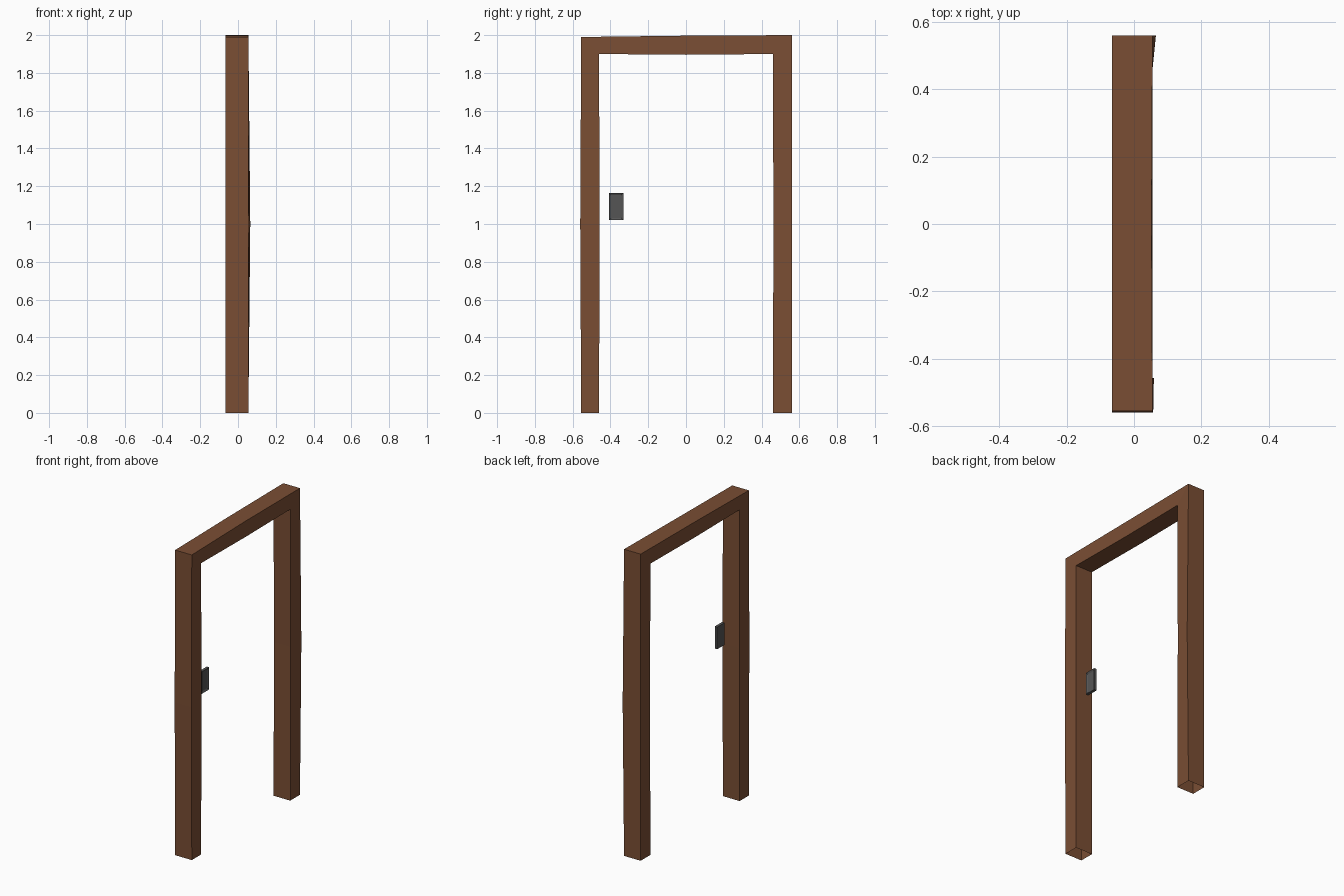
import bpy
import bmesh

cube = bpy.data.objects.get("Cube")
if cube:
    bpy.data.objects.remove(cube, do_unlink=True)


def make_material(name, rgb):
    mat = bpy.data.materials.new(name)
    mat.use_nodes = True
    colour = (*rgb, 1.0)
    mat.diffuse_color = colour
    bsdf = mat.node_tree.nodes["Principled BSDF"]
    bsdf.inputs["Base Color"].default_value = colour
    bsdf.inputs["Roughness"].default_value = 0.8
    return mat


def make_object(name, bm, mat):
    bmesh.ops.recalc_face_normals(bm, faces=bm.faces)
    mesh = bpy.data.meshes.new(name)
    bm.to_mesh(mesh)
    bm.free()
    mesh.materials.append(mat)
    obj = bpy.data.objects.new(name, mesh)
    bpy.context.collection.objects.link(obj)
    return obj


wood = make_material("brown wood", (0.195, 0.076, 0.034))
metal = make_material("dark grey metal", (0.091, 0.091, 0.091))

# Door frame: one hollow, slightly warped beam swept up, across and down
BACK_X = -0.065
stations = [  # outer (y, z), inner (y, z), x of outer edge, x of inner edge
    ((-0.555, 0.0), (-0.46, 0.0), 0.055, 0.055),
    ((-0.56, 1.0), (-0.458, 1.0), 0.057, 0.059),
    ((-0.555, 1.99), (-0.46, 1.9), 0.055, 0.055),
    ((0.0, 1.997), (0.0, 1.896), 0.052, 0.055),
    ((0.56, 2.0), (0.46, 1.9), 0.055, 0.055),
    ((0.56, 1.0), (0.463, 1.0), 0.065, 0.055),
    ((0.56, 0.0), (0.46, 0.0), 0.055, 0.055),
]
bm = bmesh.new()
rings = []
for outer, inner, x_out, x_in in stations:
    corners = [(BACK_X, *outer), (x_out, *outer), (x_in, *inner), (BACK_X, *inner)]
    rings.append([bm.verts.new(c) for c in corners])
for a, b in zip(rings, rings[1:]):
    for i in range(4):
        j = (i + 1) % 4
        bm.faces.new((a[i], a[j], b[j], b[i]))
make_object("door_frame", bm, wood)

# Handle plate with a shallow recess on its right face
bm = bmesh.new()
bmesh.ops.create_cube(bm, size=1.0)
bmesh.ops.scale(bm, vec=(0.018, 0.076, 0.144), verts=bm.verts)
bmesh.ops.translate(bm, vec=(0.016, -0.37, 1.092), verts=bm.verts)
bm.normal_update()
face = [f for f in bm.faces if f.normal.x > 0.9]
bmesh.ops.inset_individual(bm, faces=face, thickness=0.016, depth=-0.006)
make_object("handle_plate", bm, metal)
